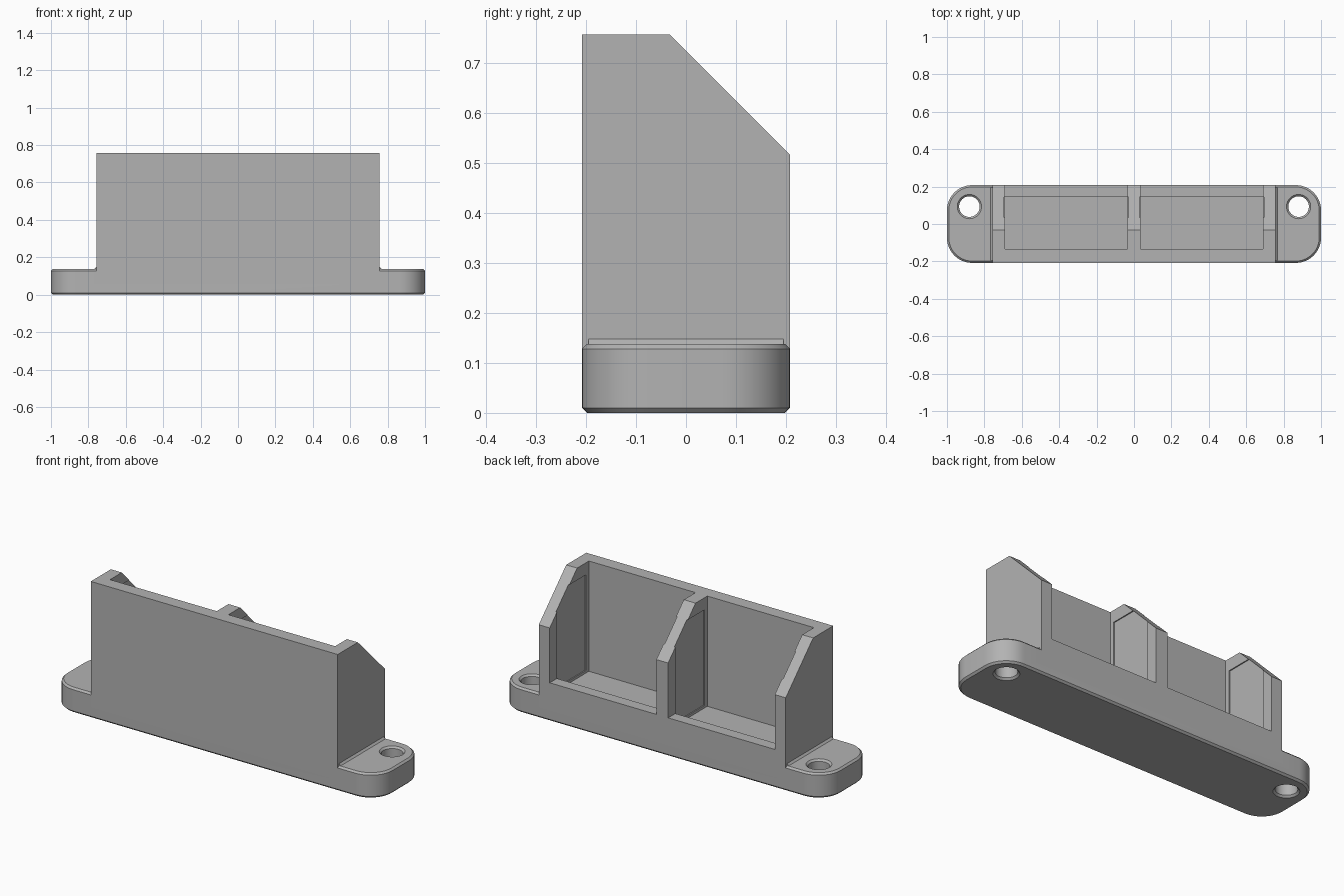
import bpy, bmesh, math

cube = bpy.data.objects.get("Cube")
if cube:
    bpy.data.objects.remove(cube, do_unlink=True)

grey = bpy.data.materials.new("plain grey")
grey.use_nodes = True
colour = (0.45, 0.45, 0.45, 1)
grey.diffuse_color = colour
grey.node_tree.nodes["Principled BSDF"].inputs["Base Color"].default_value = colour


def loft(name, loops):
    """Closed solid skinned through matching point loops."""
    bm = bmesh.new()
    rings = [[bm.verts.new(p) for p in loop] for loop in loops]
    for a, b in zip(rings, rings[1:]):
        for i in range(len(a)):
            j = (i + 1) % len(a)
            bm.faces.new((a[i], a[j], b[j], b[i]))
    bm.faces.new(rings[0][::-1])
    bm.faces.new(rings[-1])
    bmesh.ops.recalc_face_normals(bm, faces=bm.faces)
    mesh = bpy.data.meshes.new(name)
    bm.to_mesh(mesh)
    bm.free()
    mesh.materials.append(grey)
    obj = bpy.data.objects.new(name, mesh)
    bpy.context.collection.objects.link(obj)
    return obj


def box(name, x0, x1, y0, y1, z0, z1):
    rect = [(x0, y0), (x1, y0), (x1, y1), (x0, y1)]
    return loft(name, [[(x, y, z) for x, y in rect] for z in (z0, z1)])


def rounded_loop(z, inset):
    r, steps = CORNER - inset, 12
    loop = []
    for q, (sx, sy) in enumerate([(1, 1), (-1, 1), (-1, -1), (1, -1)]):
        for i in range(steps + 1):
            a = math.pi / 2 * (q + i / steps)
            loop.append((sx * (1 - CORNER) + r * math.cos(a),
                         sy * (DEPTH - CORNER) + r * math.sin(a), z))
    return loop


def circle(x, y, z, r, n=40):
    return [(x + r * math.cos(math.tau * i / n),
             y + r * math.sin(math.tau * i / n), z) for i in range(n)]


def combine(body, tool, operation):
    mod = body.modifiers.new("combine", "BOOLEAN")
    mod.operation, mod.solver, mod.object = operation, "EXACT", tool
    bpy.context.view_layer.objects.active = body
    bpy.ops.object.modifier_apply(modifier=mod.name)
    bpy.data.objects.remove(tool, do_unlink=True)


DEPTH, CORNER, BASE_TOP = 0.208, 0.135, 0.138
TOWER, WALL, DIVIDER = 0.757, 0.69, 0.036

# Flange with rounded corners and chamfered rims
holder = loft("holder_body", [rounded_loop(z, i) for z, i in
              [(0, 0.01), (0.01, 0), (BASE_TOP - 0.01, 0), (BASE_TOP, 0.01)]])

# Upright block with a sloping back
profile = [(-DEPTH, 0.06), (DEPTH, 0.06), (DEPTH, 0.517), (-0.032, 0.757), (-DEPTH, 0.757)]
combine(holder, loft("upright", [[(x, y, z) for y, z in profile]
                                 for x in (-TOWER, TOWER)]), "UNION")

for s in (-1, 1):
    # Small chamfer where the upright meets the flange
    strip = [(0.74, 0.12), (0.768, 0.12), (0.768, BASE_TOP - 0.001), (0.74, 0.165)]
    combine(holder, loft("foot_chamfer", [[(s * x, y, z) for x, z in strip]
                                          for y in (-0.195, 0.195)]), "UNION")

    # Open compartment: upper part runs out the back, lower part leaves a lip
    x0, x1 = sorted((s * DIVIDER, s * WALL))
    combine(holder, box("opening", x0, x1, -0.135, 0.4, 0.213, 0.9), "DIFFERENCE")
    combine(holder, box("floor_pocket", x0, x1, -0.135, 0.145, 0.146, 0.3), "DIFFERENCE")

    # Shallow panels sunk into the compartment's side walls
    combine(holder, box("side_panels", x0 - 0.006, x1 + 0.006, -0.11, 0.145, 0.16, 0.69),
            "DIFFERENCE")

    # Screw hole with countersunk rims
    rims = [(-0.01, 0.075), (0.01, 0.055), (BASE_TOP - 0.01, 0.055), (BASE_TOP + 0.01, 0.075)]
    combine(holder, loft("screw_hole", [circle(s * 0.88, 0.093, z, r) for z, r in rims]),
            "DIFFERENCE")

# Smooth the round corners and holes, keep the rest crisp
bpy.ops.object.select_all(action="DESELECT")
holder.select_set(True)
bpy.context.view_layer.objects.active = holder
bpy.ops.object.shade_smooth_by_angle(angle=math.radians(25))
